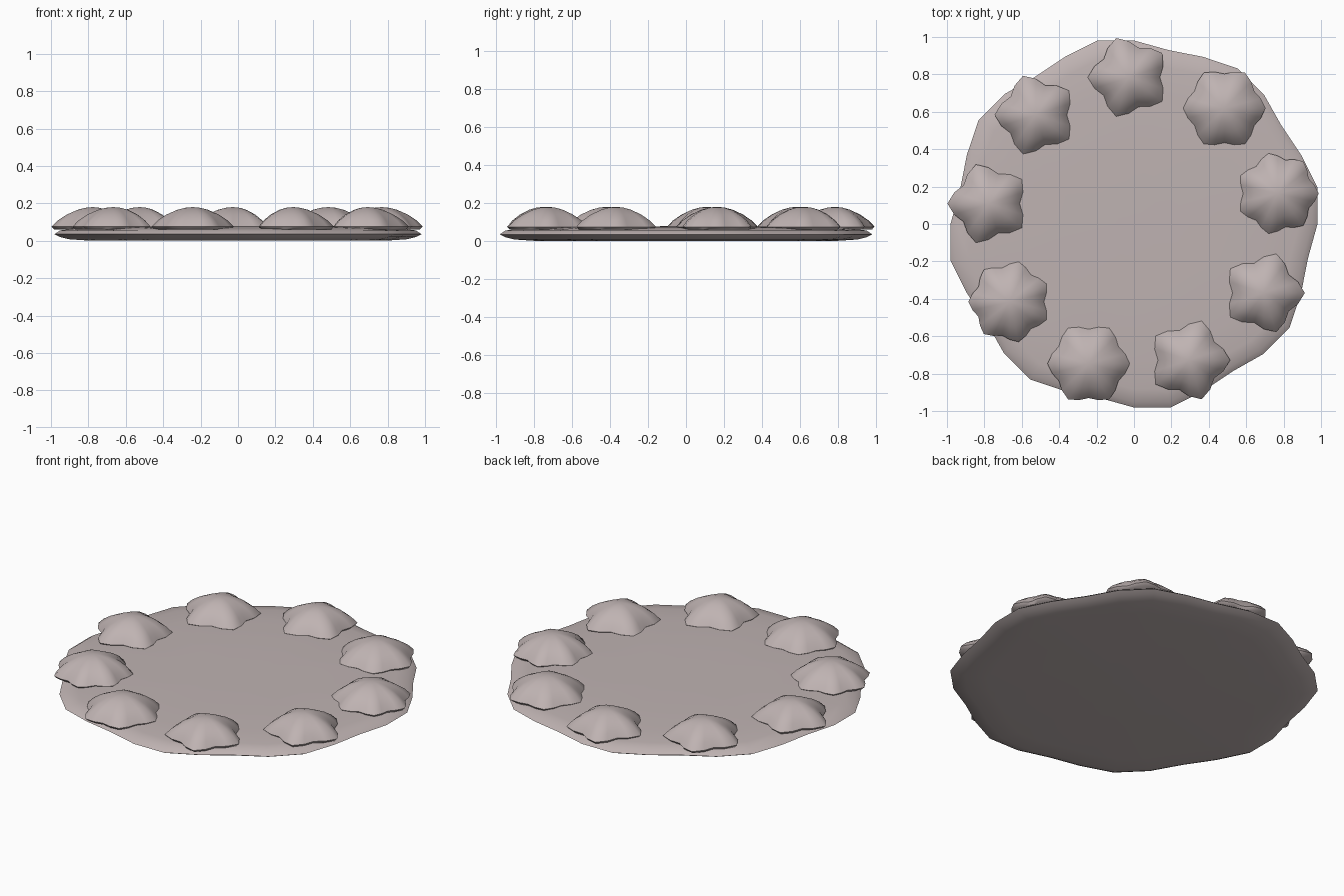
import bpy
import bmesh
from math import sin, cos, pi, radians

cube = bpy.data.objects.get("Cube")
if cube:
    bpy.data.objects.remove(cube)

stone = bpy.data.materials.new("warm grey stone")
stone.use_nodes = True
colour = (0.52, 0.45, 0.445, 1)
stone.diffuse_color = colour
stone.node_tree.nodes["Principled BSDF"].inputs["Base Color"].default_value = colour


def wavy_body(name, rings, segments, radius, centre=(0, 0), sharp=40):
    """Stack rings (scale, height, wave strength) into a closed wavy solid.
    The first and last rings collapse to single points."""
    bm = bmesh.new()
    cx, cy = centre

    def ring(scale, z, wave):
        verts = []
        for i in range(segments):
            a = 2 * pi * i / segments
            r = scale * radius(a, wave)
            verts.append(bm.verts.new((cx + r * cos(a), cy + r * sin(a), z)))
        return verts

    bottom = bm.verts.new((cx, cy, rings[0][1]))
    top = bm.verts.new((cx, cy, rings[-1][1]))
    loops = [ring(*r) for r in rings[1:-1]]
    for i in range(segments):
        j = (i + 1) % segments
        bm.faces.new((bottom, loops[0][j], loops[0][i]))
        bm.faces.new((top, loops[-1][i], loops[-1][j]))
        for low, high in zip(loops, loops[1:]):
            bm.faces.new((low[i], low[j], high[j], high[i]))
    mesh = bpy.data.meshes.new(name)
    bm.to_mesh(mesh)
    bm.free()
    mesh.materials.append(stone)
    obj = bpy.data.objects.new(name, mesh)
    bpy.context.collection.objects.link(obj)
    bpy.ops.object.select_all(action='DESELECT')
    obj.select_set(True)
    bpy.context.view_layer.objects.active = obj
    bpy.ops.object.shade_smooth_by_angle(angle=radians(sharp))


# Thin round base with eight soft waves around its rim
def base_radius(a, wave):
    return 0.974 + wave * (0.026 * sin(8 * a) + 0.007 * cos(8 * a))


base_rings = [(0, 0, 0), (0.8, 0, 1), (0.92, 0.008, 1), (0.97, 0.02, 1),
              (1, 0.035, 1), (0.97, 0.055, 1), (0.9, 0.064, 1),
              (0.75, 0.072, 1), (0.4, 0.077, 1), (0, 0.078, 0)]
wavy_body("base_disc", base_rings, 32, base_radius, sharp=60)

# Ring of nine star-shaped mounds: number of points, and outward tip direction
mounds = [(7, 0), (6, pi), (5, pi), (5, pi), (5, pi),
          (7, pi), (6, 0), (5, 0), (5, 0)]
mound_rings = [(0, 0.06, 0), (0.93, 0.06, 1), (1, 0.075, 1), (0.86, 0.108, 0.9),
               (0.65, 0.14, 0.7), (0.4, 0.165, 0.4), (0.2, 0.176, 0.2), (0, 0.18, 0)]

for k, (points, tip) in enumerate(mounds):
    def mound_radius(a, wave, n=points, t=tip):
        depth = 0.027 if n == 5 else 0.018
        return 0.22 - depth + wave * depth * cos(n * (a - t))

    a = radians(12 + 40 * k)
    wavy_body(f"star_mound_{k + 1}", mound_rings, points * 4, mound_radius,
              (0.785 * cos(a), 0.785 * sin(a)), sharp=50)
